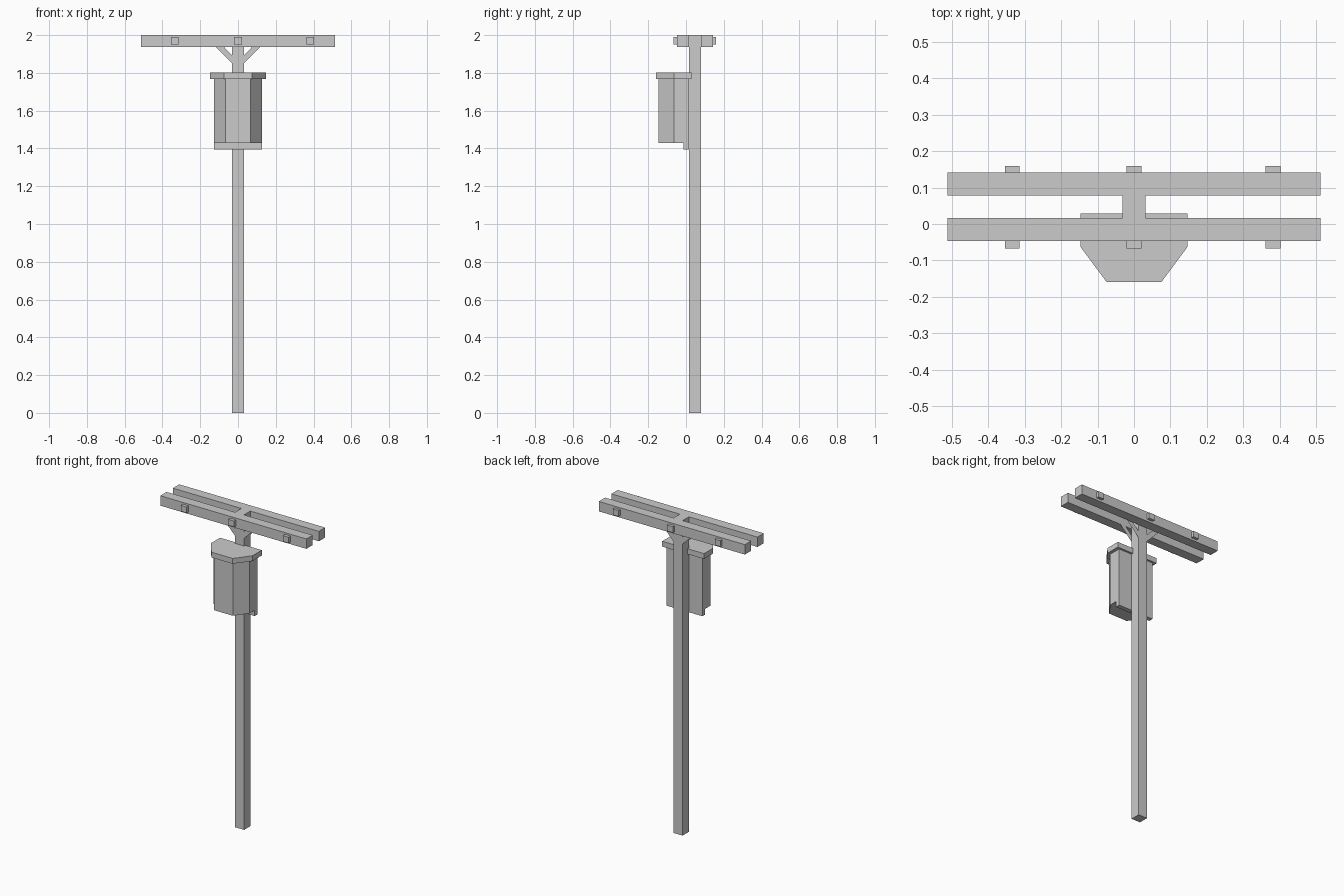
import bpy

if "Cube" in bpy.data.objects:
    bpy.data.objects.remove(bpy.data.objects["Cube"])

def mesh_object(name, verts, faces):
    me = bpy.data.meshes.new(name)
    me.from_pydata(verts, [], faces)
    me.update()
    ob = bpy.data.objects.new(name, me)
    bpy.context.collection.objects.link(ob)
    return ob

def prism(name, outline, z0, z1):
    """Extrude a counter-clockwise xy outline from z0 to z1."""
    n = len(outline)
    verts = [(x, y, z0) for x, y in outline] + [(x, y, z1) for x, y in outline]
    faces = [tuple(reversed(range(n))), tuple(range(n, 2 * n))]
    faces += [(i, (i + 1) % n, (i + 1) % n + n, i + n) for i in range(n)]
    return mesh_object(name, verts, faces)

def block(name, x0, x1, y0, y1, z0, z1):
    return prism(name, [(x0, y0), (x1, y0), (x1, y1), (x0, y1)], z0, z1)

def bay(half_back, half_front, y_back, y_corner, y_front):
    """Half-hexagon outline with a flat back and bevelled front corners."""
    right = [(half_front, y_front), (half_back, y_corner), (half_back, y_back)]
    return right + [(-x, y) for x, y in reversed(right)]

P = 0.0315                      # half post width
Y0, Y1 = 0.016, 0.079           # front and back faces of the post
BEAM_Z = 1.937

# Upright post
block("post", -P, P, Y0, Y1, 0, 2)

# Twin cross beams with bolt heads on their outer faces
for side, ya, yb, ba, bb in (("front", -0.047, Y0, -0.067, -0.047),
                             ("back", Y1, 0.142, 0.142, 0.16)):
    block(side + "_beam", -0.513, 0.513, ya, yb, BEAM_Z, 2)
    for i, x in enumerate((-0.334, 0, 0.382)):
        block(f"{side}_bolt_{i}", x - 0.02, x + 0.02, ba, bb, 1.951, 1.989)

# Thin diagonal braces flush with the post faces
for side, y in (("front", Y0), ("back", Y1)):
    for s in (-1, 1):
        pts = [(P, 1.85), (0.117, BEAM_Z), (0.074, BEAM_Z), (P, 1.894)]
        order = (0, 1, 2, 3) if (s > 0) == (side == "front") else (3, 2, 1, 0)
        mesh_object(f"{side}_brace", [(s * x, y, z) for x, z in pts], [order])

# Bevelled cabinet, its overhanging lid and the ledge below
prism("cabinet", bay(0.126, 0.066, Y0, -0.064, -0.145), 1.43, 1.768)
prism("cabinet_lid", bay(0.147, 0.075, 0.029, -0.063, -0.16), 1.768, 1.802)
block("cabinet_ledge", -0.126, 0.126, -0.013, Y0, 1.394, 1.43)
